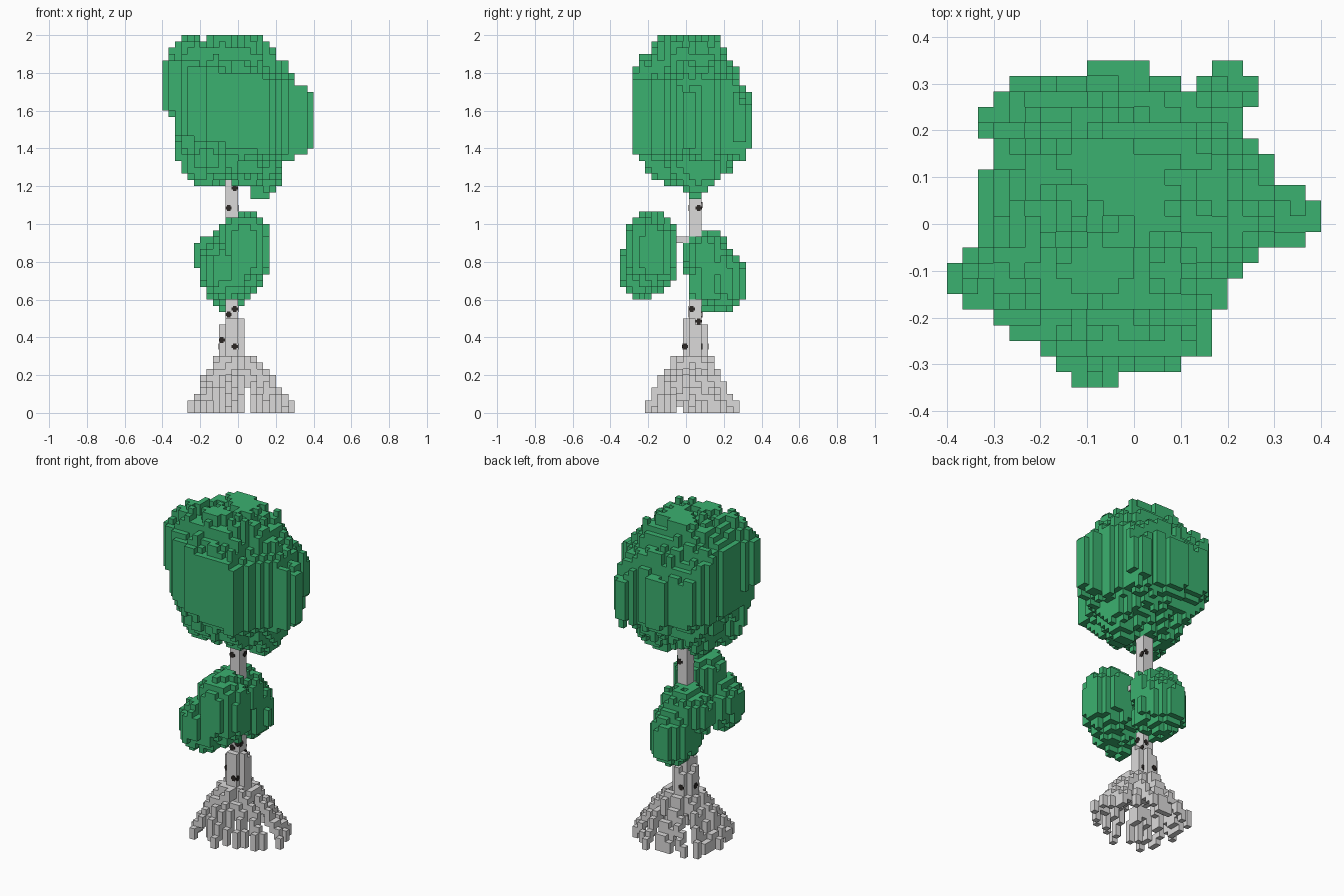
import bpy, bmesh, math, random
from mathutils import Vector

random.seed(4)
V = 1 / 30                       # edge of one block
ORIGIN = Vector((-0.4, -0.35, 0))

if "Cube" in bpy.data.objects:
    bpy.data.objects.remove(bpy.data.objects["Cube"])


def material(name, rgb):
    m = bpy.data.materials.new(name)
    m.use_nodes = True
    m.diffuse_color = (*rgb, 1)
    m.node_tree.nodes["Principled BSDF"].inputs["Base Color"].default_value = (*rgb, 1)
    return m


green = material("leaf green", (0.044, 0.44, 0.16))
grey = material("pale bark", (0.71, 0.7, 0.7))
dark = material("dark bark mark", (0.025, 0.02, 0.018))


def finish(name, bm, mat):
    mesh = bpy.data.meshes.new(name)
    bm.to_mesh(mesh)
    bm.free()
    mesh.materials.append(mat)
    obj = bpy.data.objects.new(name, mesh)
    bpy.context.collection.objects.link(obj)


def build_blocks(name, cells, mat):
    """Skin a set of grid cells with only its exposed faces."""
    bm = bmesh.new()
    corners = {}

    def vert(p):
        key = tuple(p)
        if key not in corners:
            corners[key] = bm.verts.new(ORIGIN + Vector(p) * V)
        return corners[key]

    for cell in sorted(cells):
        for axis in range(3):
            u, w = (axis + 1) % 3, (axis + 2) % 3
            for side in (0, 1):
                near = list(cell)
                near[axis] += 2 * side - 1
                if tuple(near) in cells:
                    continue
                loop = []
                for a, b in ((0, 0), (1, 0), (1, 1), (0, 1)):
                    p = list(cell)
                    p[axis] += side
                    p[u] += a
                    p[w] += b
                    loop.append(vert(p))
                bm.faces.new(loop if side else loop[::-1])
    finish(name, bm, mat)


def cell_at(x, y):
    return math.floor((x + 0.4) / V), math.floor((y + 0.35) / V)


def column(i, j, low, high):
    return {(i, j, k) for k in range(low, high)}


# Crown footprint: rows of columns from front to back
rows = [(7, 17), (4, 17), (3, 17), (1, 18), (0, 18), (0, 19), (1, 20), (2, 23),
        (2, 24), (2, 24), (2, 23), (2, 21), (3, 21), (3, 20), (2, 19), (2, 19),
        (3, 20), (4, 20), (9, 19)]
footprint = {(i, j) for j, (start, end) in enumerate(rows, 2) for i in range(start, end)}
footprint -= {(15, 19)} | {(i, 20) for i in range(13, 17)}


def rim_distance(i, j):
    n = 0
    while all((i + a * (n + 1), j + b * (n + 1)) in footprint
              for a, b in ((1, 0), (-1, 0), (0, 1), (0, -1))):
        n += 1
    return n


def near_any(i, j, spots):
    return any(abs(i - a) + abs(j - b) < 3 for a, b in spots)


# Blocks lost from the crown's top and bottom, across its width and its depth
top_x = [3, 2, 1, 0, 0, 0, 1] + [0] * 9 + [1, 2, 3, 4, 5, 8, 8, 9]
top_y = [5, 3, 3, 1] + [0] * 10 + [2, 4, 5, 8, 9]
low_x = [12, 11, 2, 2, 1] + [0] * 14 + [3, 4, 5, 5, 6]
low_y = [4, 4, 1, 1, 1] + [0] * 8 + [1, 2, 2, 4, 4, 6]
peaks = [(4, 9), (12, 12), (9, 7), (9, 14)]
lumps = [(6, 13), (13, 8), (5, 7)]
crown = set()
for i, j in sorted(footprint):
    rim = rim_distance(i, j)
    drop = max(top_x[i] + top_y[j - 2], round(6 - 2 * rim + (i - 12) / 6))
    rise = max(low_x[i] + low_y[j - 2], round(6 - 2 * rim - (i - 12) / 5))
    if rim > 0 and not near_any(i, j, peaks):
        drop += random.choice((0, 1, 1, 2))
    if rim > 0 and not near_any(i, j, lumps):
        rise += random.choice((0, 1, 1, 2))
    crown |= column(i, j, 36 + min(rise, 12), 60 - min(drop, 11))
# hanging clump below the crown
for i in range(14, 18):
    for j in range(10, 14):
        inner = i < 17 and j in (11, 12)
        crown |= column(i, j, 34 if inner else random.choice((35, 36)), 44)
build_blocks("crown_leaves", crown, green)


# Two lower leaf clumps, each made of overlapping rounded lumps
def lump(cx, cy, cz, rx, ry, rz):
    cells = set()
    for i in range(24):
        for j in range(21):
            x, y = (i + 0.5) * V - 0.4, (j + 0.5) * V - 0.35
            d = abs((x - cx) / rx) ** 1.8 + abs((y - cy) / ry) ** 1.8
            if d < 1 + random.uniform(-0.06, 0.06):
                half = rz * (0.35 + 0.65 * max(0, 1 - d) ** 0.6)
                low = round((cz - half) / V) + random.choice((0, 0, 1))
                high = round((cz + half) / V) - random.choice((0, 0, 1))
                cells |= column(i, j, low, high)
    return cells


build_blocks("front_leaves",
             lump(0.03, -0.18, 0.86, 0.145, 0.14, 0.215)
             | lump(-0.075, -0.225, 0.755, 0.13, 0.13, 0.155), green)
build_blocks("back_leaves",
             lump(-0.08, 0.105, 0.825, 0.15, 0.125, 0.155)
             | lump(-0.05, 0.165, 0.71, 0.13, 0.16, 0.18), green)

# Trunk: two blocks wide, thicker toward the foot, with a branch to the front clump
trunk = set()
for i in (10, 11):
    for j in (11, 12):
        trunk |= column(i, j, 5, 42)
for i in range(9, 13):
    for j in range(10, 14):
        corner = i in (9, 12) and j in (10, 13)
        trunk |= column(i, j, 6, 9 if corner else random.choice((13, 14, 15)))
for j in range(7, 11):
    trunk |= column(11, j, 27, 28)

# Roots: spreading, forked runs of blocks stepping down to the ground
count = 13
for n in range(count):
    angle = math.tau * (n + random.uniform(-0.2, 0.2)) / count
    for fork in (-1, 1):
        reach = random.uniform(0.65, 1.03)
        spread = fork * random.uniform(0.1, 0.3)
        for k in range(8):
            t = (8 - k) / 8
            r = 0.28 + (reach - 0.28) * t
            a = angle + spread * max(0, t - 0.3)
            i, j = cell_at(-0.017 + 0.285 * r * math.cos(a), 0.033 + 0.25 * r * math.sin(a))
            trunk |= column(i, j, k, k + 2)
build_blocks("trunk_and_roots", trunk, grey)


# Bark marks: small crossed plates lying on the trunk
def bark_marks(name, axis, sign, spots):
    bm = bmesh.new()
    across = 1 - axis
    for offset, z in spots:
        # find the outermost trunk block behind this spot
        row = math.floor((offset - ORIGIN[across]) / V)
        hits = [c[axis] for c in trunk
                if c[across] == row and c[2] == math.floor(z / V)]
        surface = max(hits) + 1 if sign > 0 else min(hits)
        for wide, tall in ((0.033, 0.015), (0.018, 0.032)):
            size = Vector((wide, wide, tall))
            size[axis] = 0.006
            spot = Vector((0, 0, z))
            spot[axis] = ORIGIN[axis] + surface * V
            spot[across] = offset
            made = bmesh.ops.create_cube(bm, size=1)["verts"]
            bmesh.ops.scale(bm, vec=size, verts=made)
            bmesh.ops.translate(bm, vec=spot, verts=made)
    finish(name, bm, dark)


bark_marks("front_marks", 1, -1, [(-0.017, 1.19), (-0.05, 1.085), (-0.017, 0.55),
                                  (-0.05, 0.52), (-0.085, 0.385), (-0.017, 0.352)])
bark_marks("left_marks", 0, 1, [(0.067, 1.085), (0.033, 0.685), (0.03, 0.55),
                                (0.067, 0.485), (-0.005, 0.352)])
bark_marks("back_marks", 1, 1, [(-0.017, 1.1), (-0.017, 0.52), (-0.05, 0.352),
                                (0.0, 0.352)])
bark_marks("right_marks", 0, -1, [(0.05, 0.352)])
